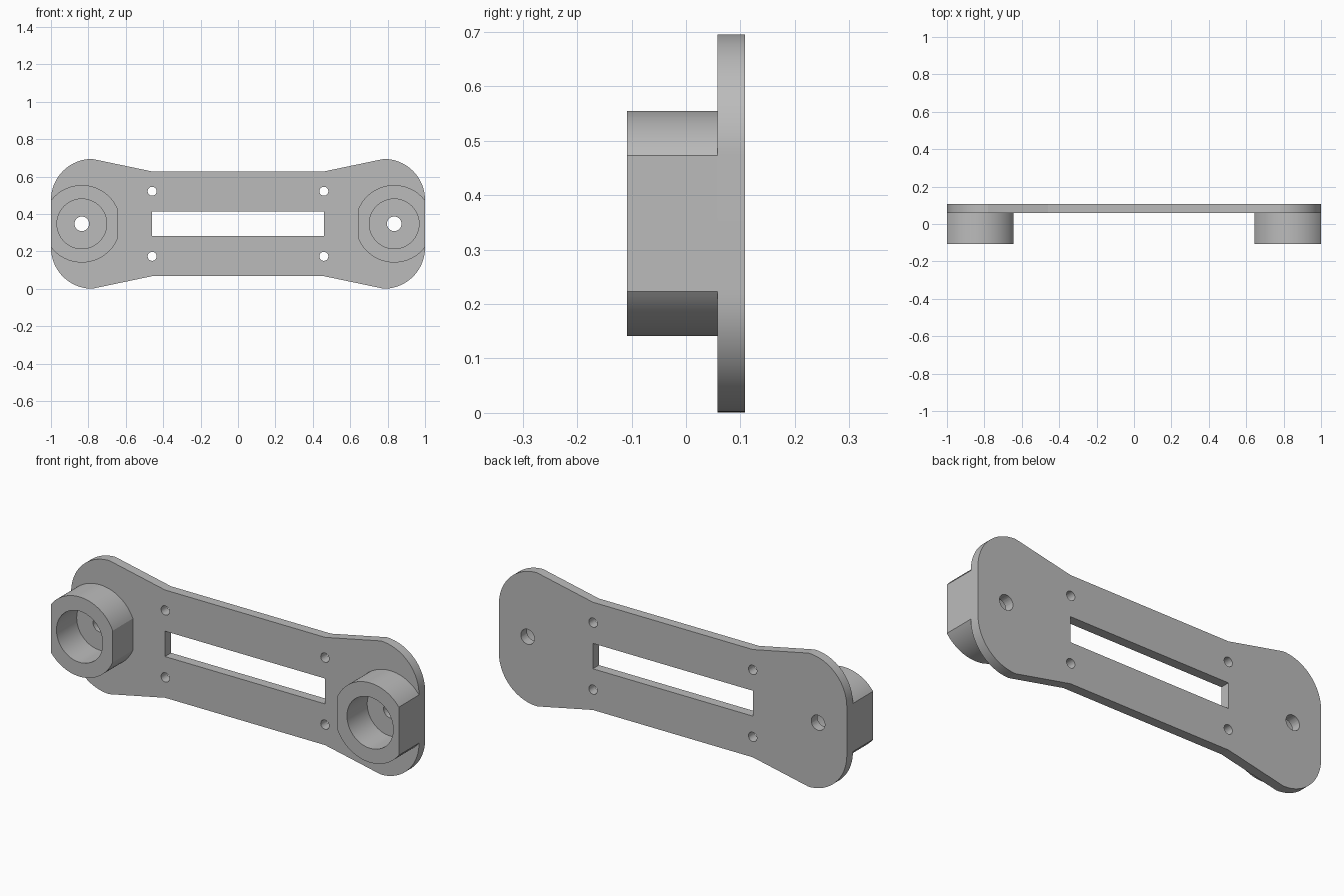
import bpy, bmesh
from math import sin, cos, acos, pi, radians

if "Cube" in bpy.data.objects:
    bpy.data.objects.remove(bpy.data.objects["Cube"], do_unlink=True)

MID = 0.348                      # height of the long axis
BACK, FACE, FRONT = 0.108, 0.058, -0.108
BOSS_X = 0.835

grey = bpy.data.materials.new("plain_grey")
grey.use_nodes = True
grey.diffuse_color = (0.5, 0.5, 0.5, 1)
grey.node_tree.nodes["Principled BSDF"].inputs["Base Color"].default_value = (0.5, 0.5, 0.5, 1)


def arc(cx, cz, r, a0, a1, n):
    return [(cx + r * cos(a0 + (a1 - a0) * i / n), cz + r * sin(a0 + (a1 - a0) * i / n))
            for i in range(n + 1)]


def circle(cx, cz, r, n=64):
    return arc(cx, cz, r, 0, 2 * pi, n)[:-1]


def prism(name, outline, y0, y1):
    """Extrude an x-z outline along y."""
    bm = bmesh.new()
    face = bm.faces.new([bm.verts.new((x, y0, z)) for x, z in outline])
    new = bmesh.ops.extrude_face_region(bm, geom=[face])["geom"]
    bmesh.ops.translate(bm, vec=(0, y1 - y0, 0),
                        verts=[v for v in new if isinstance(v, bmesh.types.BMVert)])
    bmesh.ops.recalc_face_normals(bm, faces=bm.faces)
    mesh = bpy.data.meshes.new(name)
    bm.to_mesh(mesh)
    bm.free()
    mesh.materials.append(grey)
    obj = bpy.data.objects.new(name, mesh)
    bpy.context.collection.objects.link(obj)
    return obj


def cut(obj, outlines):
    """Cut straight openings through the part, then smooth its round walls."""
    cutters = [prism("cutter", o, -0.3, 0.3) for o in outlines]
    for c in cutters:
        mod = obj.modifiers.new("opening", 'BOOLEAN')
        mod.operation, mod.solver, mod.object = 'DIFFERENCE', 'EXACT', c
    graph = bpy.context.evaluated_depsgraph_get()
    mesh = bpy.data.meshes.new_from_object(obj.evaluated_get(graph))
    obj.modifiers.clear()
    obj.data = mesh
    for c in cutters:
        bpy.data.objects.remove(c, do_unlink=True)
    bpy.ops.object.select_all(action='DESELECT')
    obj.select_set(True)
    bpy.context.view_layer.objects.active = obj
    bpy.ops.object.shade_smooth_by_angle(angle=radians(9))


# Plate: one quarter of the outline, mirrored to all four corners
quarter = arc(0.78, 0.127, 0.22, 0, pi / 2, 24) + [(0.46, 0.28)]
half = quarter + [(-x, z) for x, z in reversed(quarter)]
outline = half + [(-x, -z) for x, z in half]
plate = prism("mounting_plate", [(x, z + MID) for x, z in outline], FACE, BACK)

# Plate openings: slot, four screw holes and two shaft holes
slot = [(x, MID + z) for x, z in ((-0.46, -0.066), (0.46, -0.066), (0.46, 0.066), (-0.46, 0.066))]
screws = [circle(sx * 0.459, MID + sz * 0.174, 0.024, 40) for sx in (-1, 1) for sz in (-1, 1)]
shafts = [circle(s * BOSS_X, MID, 0.039, 40) for s in (-1, 1)]
cut(plate, [slot] + screws + shafts)

# Hollow bosses: rounds with a flat on the inner and outer side
R = 0.207
top = arc(0, 0, R, acos(0.165 / R), pi - acos(0.19 / R), 40)
boss = top + [(x, -z) for x, z in reversed(top)]
for s, name in ((1, "left_boss"), (-1, "right_boss")):
    ring = prism(name, [(s * (BOSS_X + x), MID + z) for x, z in boss], FRONT, FACE)
    cut(ring, [circle(s * BOSS_X, MID, 0.133)])
